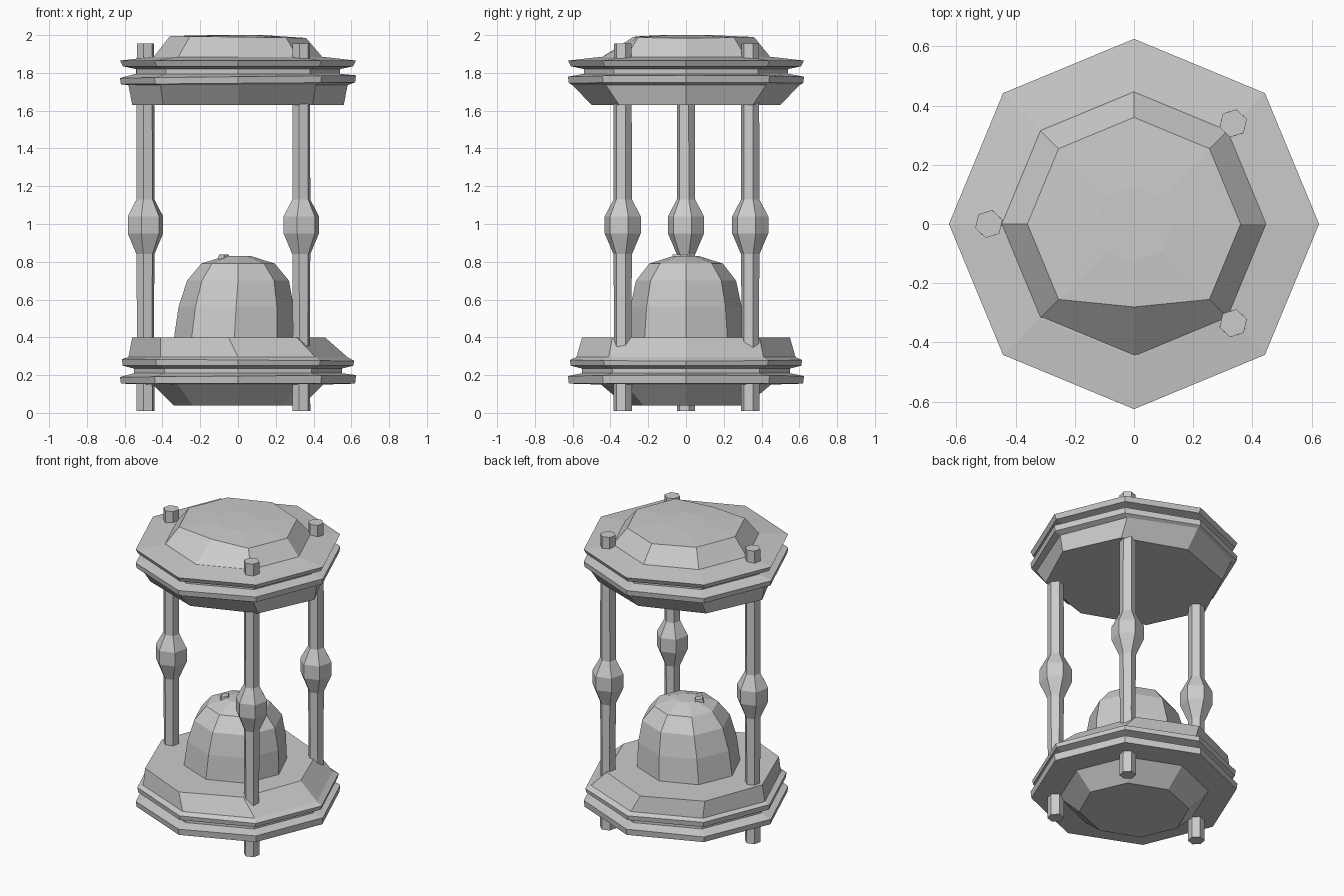
import bpy
import bmesh
from math import cos, sin, tau

cube = bpy.data.objects.get("Cube")
if cube:
    bpy.data.objects.remove(cube, do_unlink=True)

grey = bpy.data.materials.new("plain grey")
grey.use_nodes = True
grey.diffuse_color = (0.6, 0.6, 0.6, 1)
grey.node_tree.nodes["Principled BSDF"].inputs["Base Color"].default_value = (0.6, 0.6, 0.6, 1)


def loft(name, rings, sides=8, centre=(0, 0), turn=0.0):
    """Capped stack of rings: height, x radius, y radius, x shift, front limit, side-to-side tilt."""
    bm = bmesh.new()
    loops = []
    for ring in rings:
        z, rx, ry, dx, front, tilt = tuple(ring) + (ring[1], 0, -9, 0)[len(ring) - 2:]
        loop = []
        for i in range(sides):
            a = tau * i / sides + turn
            x, y = rx * cos(a) + dx, max(ry * sin(a), front)
            loop.append(bm.verts.new((x + centre[0], y + centre[1], z + tilt * cos(a))))
        loops.append(loop)
    for low, high in zip(loops, loops[1:]):
        for i in range(sides):
            j = (i + 1) % sides
            bm.faces.new((low[i], low[j], high[j], high[i]))
    bm.faces.new(loops[0][::-1])
    bm.faces.new(loops[-1])
    bmesh.ops.recalc_face_normals(bm, faces=bm.faces)
    mesh = bpy.data.meshes.new(name)
    bm.to_mesh(mesh)
    bm.free()
    mesh.materials.append(grey)
    obj = bpy.data.objects.new(name, mesh)
    bpy.context.collection.objects.link(obj)
    return obj


# Stepped base with a faceted underside
loft("base", [
    (0.04, 0.34, 0.32), (0.15, 0.45), (0.155, 0.62),
    (0.195, 0.625, 0.625, 0, -9, 0.005), (0.21, 0.55), (0.235, 0.55),
    (0.25, 0.61), (0.28, 0.615, 0.615, 0, -9, -0.005),
    (0.295, 0.58, 0.58), (0.4, 0.51, 0.55, -0.05),
])

# Stepped top plate
loft("top_plate", [
    (1.63, 0.56, 0.50), (1.735, 0.58, 0.60), (1.745, 0.62, 0.62, 0, -9, 0.005),
    (1.78, 0.625, 0.625, 0, -9, 0.007), (1.795, 0.54), (1.82, 0.54),
    (1.835, 0.61), (1.865, 0.625), (1.885, 0.45),
])

# Faceted cap with a flattened front edge
loft("top_cap", [(1.88, 0.45), (1.99, 0.36, 0.36, 0, -0.28, -0.005), (2.0, 0.13)])

# Glass dome and its small broken tip
loft("glass_dome", [
    (0.39, 0.32, 0.31, -0.02), (0.56, 0.305, 0.295, -0.01),
    (0.70, 0.27, 0.265), (0.79, 0.195), (0.83, 0.07),
])
loft("dome_tip", [(0.80, 0.04, 0.05), (0.838, 0.025, 0.04)], 4, (-0.075, -0.03))

# Three posts, each with a turned bulge
posts = {"right_post": (-0.49, 0), "left_back_post": (0.335, 0.34), "left_front_post": (0.335, -0.335)}
for name, spot in posts.items():
    loft(name, [
        (0.01, 0.05), (0.45, 0.047), (0.84, 0.05), (0.95, 0.098),
        (1.04, 0.098), (1.13, 0.05), (1.955, 0.048),
    ], 6, spot, 0.3)
